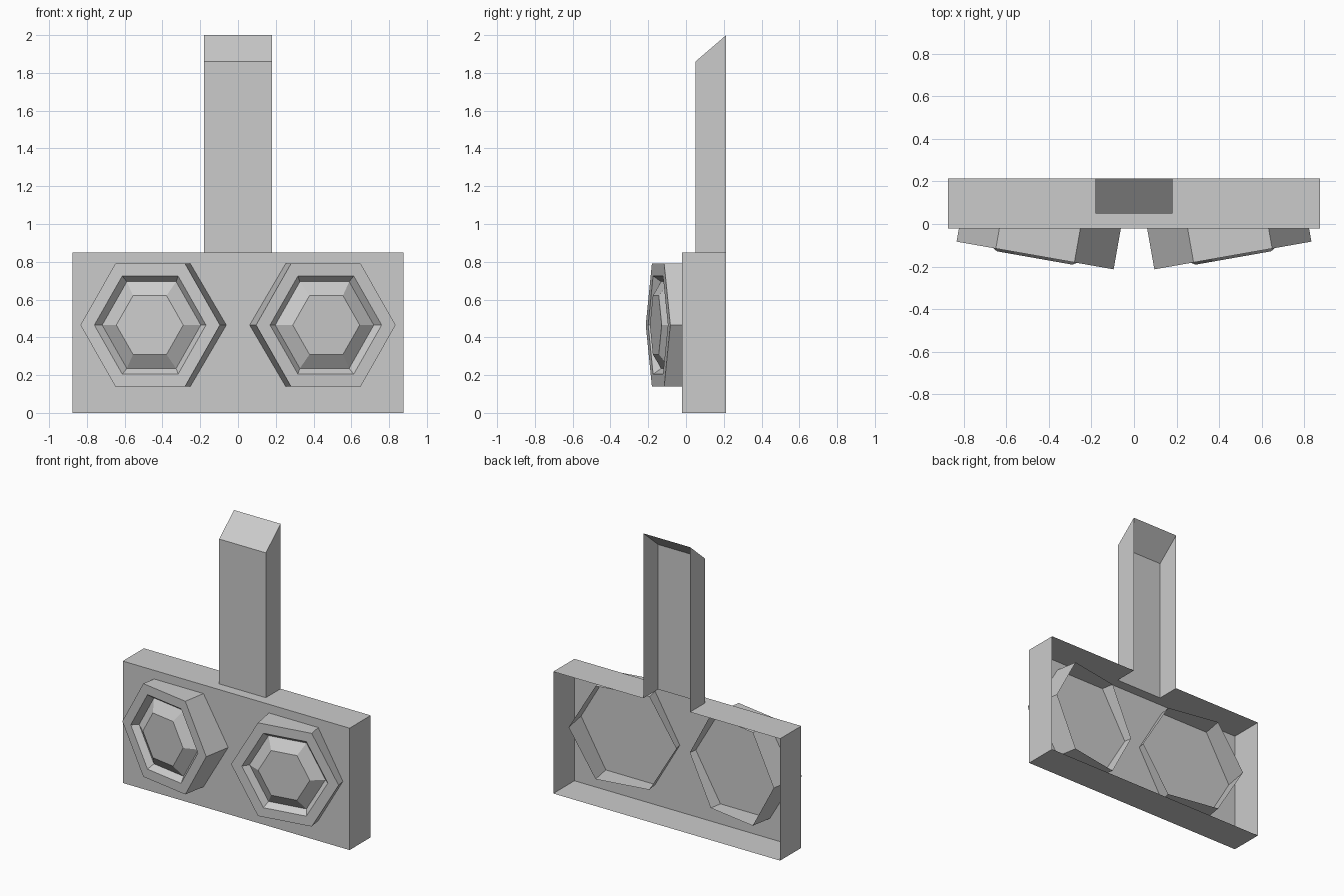
import bpy
import bmesh
from math import cos, sin, pi, radians

cube = bpy.data.objects.get("Cube")
if cube:
    bpy.data.objects.remove(cube, do_unlink=True)

grey = bpy.data.materials.new("plain grey")
grey.use_nodes = True
colour = (0.6, 0.6, 0.6, 1)
grey.diffuse_color = colour
grey.node_tree.nodes["Principled BSDF"].inputs["Base Color"].default_value = colour


def finish(name, bm):
    """Turn a bmesh into a flat shaded object."""
    bmesh.ops.remove_doubles(bm, verts=bm.verts, dist=0.0001)
    mesh = bpy.data.meshes.new(name)
    bm.to_mesh(mesh)
    bm.free()
    mesh.materials.append(grey)
    obj = bpy.data.objects.new(name, mesh)
    bpy.context.collection.objects.link(obj)
    return obj


def sheet_object(name, sheets):
    """Thin open shell made of flat sheets."""
    bm = bmesh.new()
    for sheet in sheets:
        bm.faces.new([bm.verts.new(p) for p in sheet])
    return finish(name, bm)


def hex_shell(name, rings, capped=False):
    """Six sided shell through (radius, depth) rings, running back to front."""
    bm = bmesh.new()
    loops = [[bm.verts.new((r * cos(k * pi / 3), y, r * sin(k * pi / 3)))
              for k in range(6)] for r, y in rings]
    for a, b in zip(loops, loops[1:]):
        for k in range(6):
            n = (k + 1) % 6
            bm.faces.new((a[k], a[n], b[n], b[k]))
    if capped:
        bm.faces.new(loops[-1])
    return finish(name, bm)


def side_pair(half, front, back, low, high_front, high_back):
    """Left and right walls facing outward."""
    walls = []
    for x in (half, -half):
        wall = [(x, front, low), (x, back, low), (x, back, high_back), (x, front, high_front)]
        walls.append(wall if x > 0 else wall[::-1])
    return walls


# Main dimensions
W, H = 0.875, 0.85
FRONT, BACK = -0.02, 0.213
C, POST_FRONT = 0.18, 0.05
POST_LOW, POST_TOP = 1.86, 2.0

# Open-backed box, its top notched where the post stands
panel = [(-W, FRONT, 0), (W, FRONT, 0), (W, FRONT, H), (-W, FRONT, H)]
floor = [(-W, BACK, 0), (W, BACK, 0), (W, FRONT, 0), (-W, FRONT, 0)]
roof = [(x, y, H) for x, y in (
    (-W, FRONT), (W, FRONT), (W, BACK), (C, BACK),
    (C, POST_FRONT), (-C, POST_FRONT), (-C, BACK), (-W, BACK))]
sheet_object("box_housing", [panel, floor, roof] + side_pair(W, FRONT, BACK, 0, H, H))

# Open-backed post with a sloping top
post_face = [(-C, POST_FRONT, H), (C, POST_FRONT, H),
             (C, POST_FRONT, POST_LOW), (-C, POST_FRONT, POST_LOW)]
slope = [(-C, POST_FRONT, POST_LOW), (C, POST_FRONT, POST_LOW),
         (C, BACK, POST_TOP), (-C, BACK, POST_TOP)]
sheet_object("post", [post_face, slope]
             + side_pair(C, POST_FRONT, BACK, H, POST_LOW, POST_TOP))

# Two lamps passing through the panel and turned outward
for side, s in (("left", 1), ("right", -1)):
    parts = [
        hex_shell(side + "_lamp_rim", [(0.375, 0.25), (0.375, 0), (0.3, 0), (0.265, 0.04)]),
        hex_shell(side + "_lamp_lens", [(0.265, 0.04), (0.18, -0.012)], capped=True),
    ]
    for part in parts:
        part.location = (s * 0.465, -0.148, 0.465)
        part.rotation_euler.z = s * radians(10)
